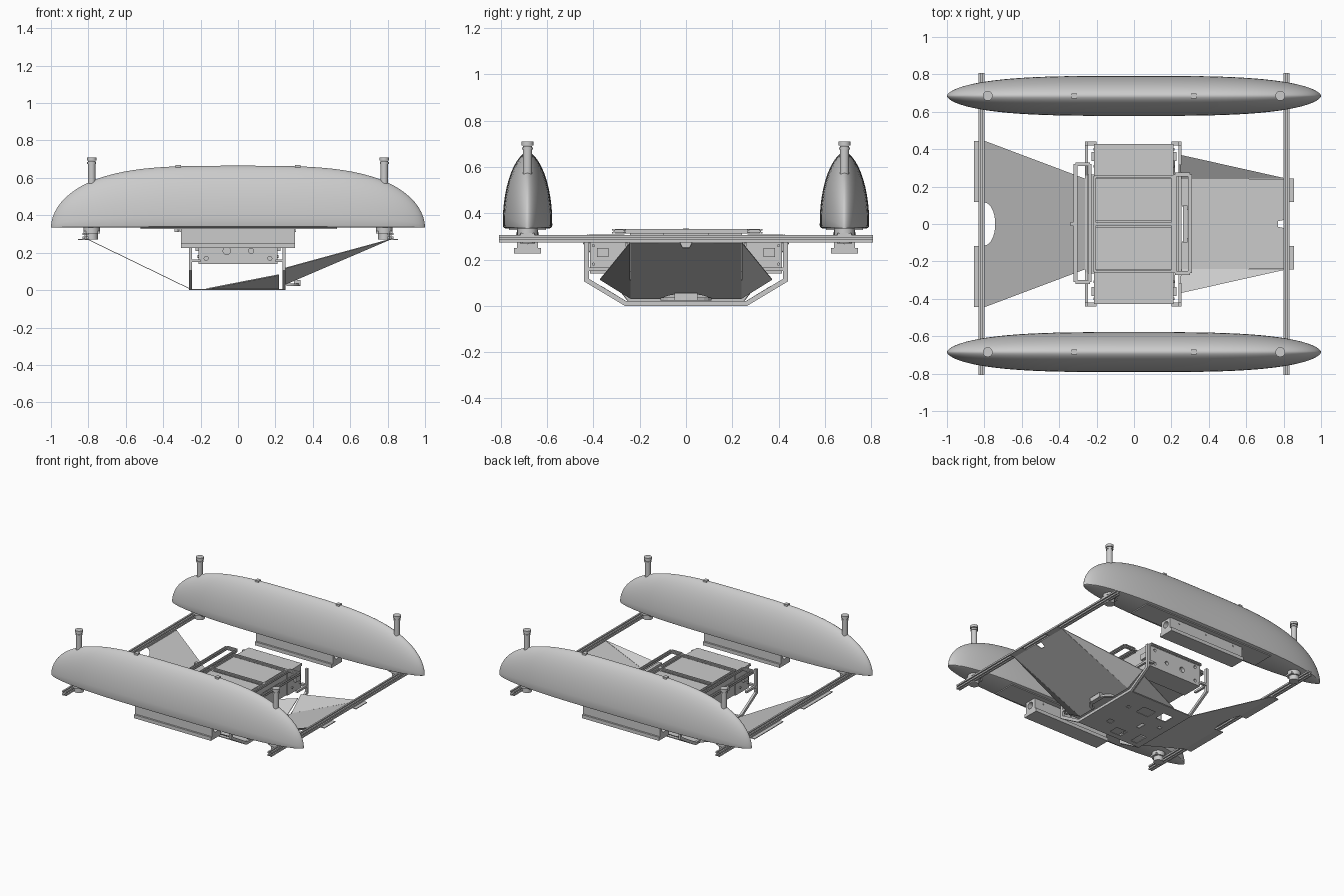
import bpy, bmesh, math
from mathutils import Vector, Matrix

if "Cube" in bpy.data.objects:
    bpy.data.objects.remove(bpy.data.objects["Cube"])


def finish(name, bm, smooth=False):
    bmesh.ops.recalc_face_normals(bm, faces=bm.faces)
    me = bpy.data.meshes.new(name)
    bm.to_mesh(me)
    bm.free()
    ob = bpy.data.objects.new(name, me)
    bpy.context.collection.objects.link(ob)
    bpy.context.view_layer.objects.active = ob
    if smooth:
        bpy.ops.object.select_all(action='DESELECT')
        ob.select_set(True)
        bpy.ops.object.shade_smooth_by_angle(angle=math.radians(40))
    return ob


def box(name, x0, x1, y0, y1, z0, z1):
    bm = bmesh.new()
    m = Matrix.Translation(((x0 + x1) / 2, (y0 + y1) / 2, (z0 + z1) / 2)) @ Matrix.Diagonal((x1 - x0, y1 - y0, z1 - z0, 1))
    bmesh.ops.create_cube(bm, size=1, matrix=m)
    return finish(name, bm)


def cyl(name, a, b, r, n=24):
    a, b = Vector(a), Vector(b)
    bm = bmesh.new()
    m = Matrix.Translation((a + b) / 2) @ (b - a).to_track_quat('Z', 'Y').to_matrix().to_4x4()
    bmesh.ops.create_cone(bm, cap_ends=True, segments=n, radius1=r, radius2=r, depth=(b - a).length, matrix=m)
    return finish(name, bm, True)


def prism(name, pts, vec):
    """Extrude one flat 3D outline along a vector."""
    bm = bmesh.new()
    f = bm.faces.new([bm.verts.new(p) for p in pts])
    ext = bmesh.ops.extrude_face_region(bm, geom=[f], use_keep_orig=True)
    bmesh.ops.translate(bm, vec=vec, verts=[v for v in ext['geom'] if isinstance(v, bmesh.types.BMVert)])
    return finish(name, bm)


def rail(name, a, b, size):
    """Slotted square bar between two points."""
    a, b = Vector(a), Vector(b)
    d = b - a
    u = Vector((0, 0, 1))
    w = d.normalized().cross(u)
    h, g, k = size / 2, size * .13, size * .2
    side = [(-h, -h), (-g, -h), (-g, -k), (g, -k), (g, -h)]
    pts = []
    for i in range(4):
        c, s = round(math.cos(i * math.pi / 2)), round(math.sin(i * math.pi / 2))
        pts += [a + w * (c * p - s * q) + u * (s * p + c * q) for p, q in side]
    return prism(name, pts, d)


def cut(ob, cutters):
    for c in cutters:
        m = ob.modifiers.new('cut', 'BOOLEAN')
        m.operation, m.solver, m.object = 'DIFFERENCE', 'EXACT', c
        bpy.context.view_layer.objects.active = ob
        bpy.ops.object.modifier_apply(modifier=m.name)
        bpy.data.objects.remove(c)


def hull(name, yc):
    bm = bmesh.new()
    half = [(0.9, 0), (0.965, .012), (0.99, .035)]
    for i in range(1, 13):
        v = .06 + .94 * math.sin(i / 12 * math.pi / 2)
        half.append(((max(0, 1 - v ** 2.2)) ** .6, v))
    ring = half + [(-p, q) for p, q in reversed(half[:-1])]
    rings = []
    for i in range(49):
        x = math.sin((i / 48 - .5) * math.pi) * .9998
        h = .33 * (1 - abs(x) ** 3.5) ** .52
        w = .108 * (1 - abs(x) ** 3.5) ** .57
        rings.append([bm.verts.new((x, yc + w * p, .335 + h * q)) for p, q in ring])
    n = len(ring)
    for r, s in zip(rings, rings[1:]):
        for j in range(n):
            bm.faces.new((r[j], r[(j + 1) % n], s[(j + 1) % n], s[j]))
    bm.faces.new(rings[0])
    bm.faces.new(rings[-1])
    return finish(name, bm, True)


# Floats with masts, mounts and underslung pods
for sy, side in ((-1, 'front'), (1, 'back')):
    y = sy * .685
    hull(side + '_float', y)
    box(side + '_keel_strip', -.52, .53, y - .08, y + .08, .328, .338)
    pod = box(side + '_pod', -.305, .305, y - .045, y + .045, .249, .332)
    cut(pod, [cyl('pod_bore', (-.4, y, .292), (.4, y, .292), .024)])
    box(side + '_pod_flange', -.305, .305, y - .058, y + .058, .225, .25)
    for x in (-.23, 0, .23):
        for s in (-1, 1):
            cyl(side + '_pod_bolt', (x, y + s * .044, .31), (x, y + s * .049, .31), .007, 10)
    for x in (-.32, .32):
        box(side + '_float_plug', x - .014, x + .014, y - .014, y + .014, .64, .668)
    for x in (-.782, .782):
        cyl(side + '_mast', (x, y, .56), (x, y, .69), .02)
        cyl(side + '_mast_collar', (x, y, .675), (x, y, .684), .024)
        cyl(side + '_mast_cap', (x, y, .692), (x, y, .71), .026)
        cyl(side + '_float_mount', (x, y, .303), (x, y, .337), .043)
        cyl(side + '_mount_nut', (x, y, .27), (x, y, .303), .033)
        box(side + '_mount_clamp', x - .045, x + .045, y - .03, y + .03, .303, .315)

# Cross beams
for x, side in ((-.815, 'left'), (.815, 'right')):
    rail(side + '_cross_beam', (x, -.808, .29), (x, .808, .29), .031)

# Bent support legs, one frame at each end of the floor
outer = [(.44, .28), (.44, .105), (.265, 0)]
inner = [(.42, .28), (.42, .117), (.259, .02)]
loop = outer + [(-p, q) for p, q in reversed(outer)] + [(-p, q) for p, q in inner] + list(reversed(inner))
for x, side in ((-.263, 'left'), (.237, 'right')):
    prism(side + '_leg_frame', [(x, p, q) for p, q in loop], (.016, 0, 0))
    for s in (-1, 1):
        inx = .2 if x > 0 else -.2
        box(side + '_leg_tie', min(x, inx), max(x + .016, inx), s * .43 - .01, s * .43 + .01, .15, .165)
        box(side + '_leg_crossbar', x, x + .016, s * .375 - .06, s * .375 + .06, .15, .165)

# Floor plate with openings and upturned corners
floor = box('floor_plate', -.26, .25, -.265, .265, 0, .006)
holes = [(0, .12, .05, .04), (-.03, -.19, .045, .035), (-.14, .14, .04, .04), (-.19, -.18, .025, .05),
         (.1, -.12, .02, .02), (-.09, -.04, .012, .03), (.13, .1, .012, .012), (-.2, .02, .012, .012)]
cut(floor, [box('floor_cutter', x - a, x + a, y - b, y + b, -.1, .1) for x, y, a, b in holes])
for s in (-1, 1):
    prism('floor_corner_wing', [(-.17, s * .24, .004), (.22, s * .24, .004), (.22, s * .365, .08)], (0, 0, .005))

# Left ramp: trapezoid sheet with round notch and flat tabs
def zl(x):
    return .004 + (-.255 - x) / .545 * .264

arc = [(-.8 + .058 * math.sin(i / 16 * math.pi), .115 * math.cos(i / 16 * math.pi)) for i in range(17)]
edge = [(-.255, -.24), (-.255, .24), (-.8, .445)] + arc + [(-.8, -.445)]
prism('left_ramp', [(x, y, zl(x)) for x, y in edge], (0, 0, .004))
for s in (-1, 1):
    box('left_ramp_tab', -.855, -.798, s * .28 - .163, s * .28 + .163, .268, .273)

# Right ramp: centre sheet with notches, plus folded side wings
def zr(x):
    return .03 + (x - .255) / .56 * .24

low = [(.255 + .05 * math.sin(i / 12 * math.pi), -.1 * math.cos(i / 12 * math.pi)) for i in range(13)]
edge = [(.255, -.24)] + low + [(.255, .24), (.815, .24), (.815, .025), (.77, .015), (.77, -.015), (.815, -.025), (.815, -.24)]
prism('right_ramp', [(x, y, zr(x)) for x, y in edge], (0, 0, .004))
for s in (-1, 1):
    prism('right_ramp_wing', [(.255, s * .24, .03), (.238, s * .372, .112), (.815, s * .243, .27)], (0, 0, .004))
    box('right_ramp_tab', .81, .855, s * .18 - .062, s * .18 + .062, .269, .274)

# Curved bracket at the foot of the right ramp
out = [(.26 + .075 * math.sin(i / 12 * math.pi), -.11 * math.cos(i / 12 * math.pi)) for i in range(13)]
inn = [(.26 + .055 * math.sin(i / 12 * math.pi), .09 * math.cos(i / 12 * math.pi)) for i in range(13)]
prism('foot_bracket', [(x, y, .022) for x, y in out + inn], (0, 0, .014))
box('foot_sensor', .3, .333, -.05, .05, .025, .055)

# Equipment boxes
box('centre_box', -.205, .205, -.255, .255, .145, .305)
for s in (-1, 1):
    ob = box('side_box', -.21, .21, min(s * .26, s * .415), max(s * .26, s * .415), .14, .302)
    cuts = []
    for x, z, r in ((-.17, .17, .011), (.17, .17, .011), (-.17, .27, .011), (.17, .27, .011), (-.06, .21, .02), (.07, .21, .014)):
        cuts.append(cyl('hole_cutter', (x, s * .39, z), (x, s * .45, z), r, 16))
    cut(ob, cuts)
    box('side_box_lid', -.215, .21, min(s * .265, s * .42), max(s * .265, s * .42), .302, .309)
    box('centre_lid', -.205, .2, min(s * .015, s * .243), max(s * .015, s * .243), .305, .316)
    for sx in (-1, 1):
        box('side_box_socket', sx * .217 - .009, sx * .217 + .009, s * .36 - .024, s * .36 + .024, .21, .25)
        for y, z in ((.4, .18), (.4, .26), (.31, .18)):
            cyl('side_box_bolt', (sx * .208, s * y, z), (sx * .217, s * y, z), .007, 10)

# Slotted rails over the boxes
for y in (-.42, -.255, 0, .255, .42):
    z = .3 if abs(y) > .4 else .322
    rail('lid_rail', (-.215, y, z), (.21, y, z), .016)
for x in (-.212, .207):
    rail('box_edge_rail', (x, -.255, .322), (x, .255, .322), .016)

# Outrigger rings beside the boxes
for name, x0, x1, y0, y1 in (('left', -.313, -.235, -.31, .32), ('right', .3, .22, -.262, .265)):
    rail(name + '_ring_outer', (x0, y0, .322), (x0, y1, .322), .02)
    rail(name + '_ring_inner', (x1, y0, .322), (x1, y1, .322), .016)
    for y in (y0, y1):
        rail(name + '_ring_end', (x0, y, .322), (x1, y, .322), .02)
box('left_ring_camera', -.34, -.323, -.012, .012, .31, .334)
box('right_ring_bracket', .262, .285, -.1, .1, .3, .312)
